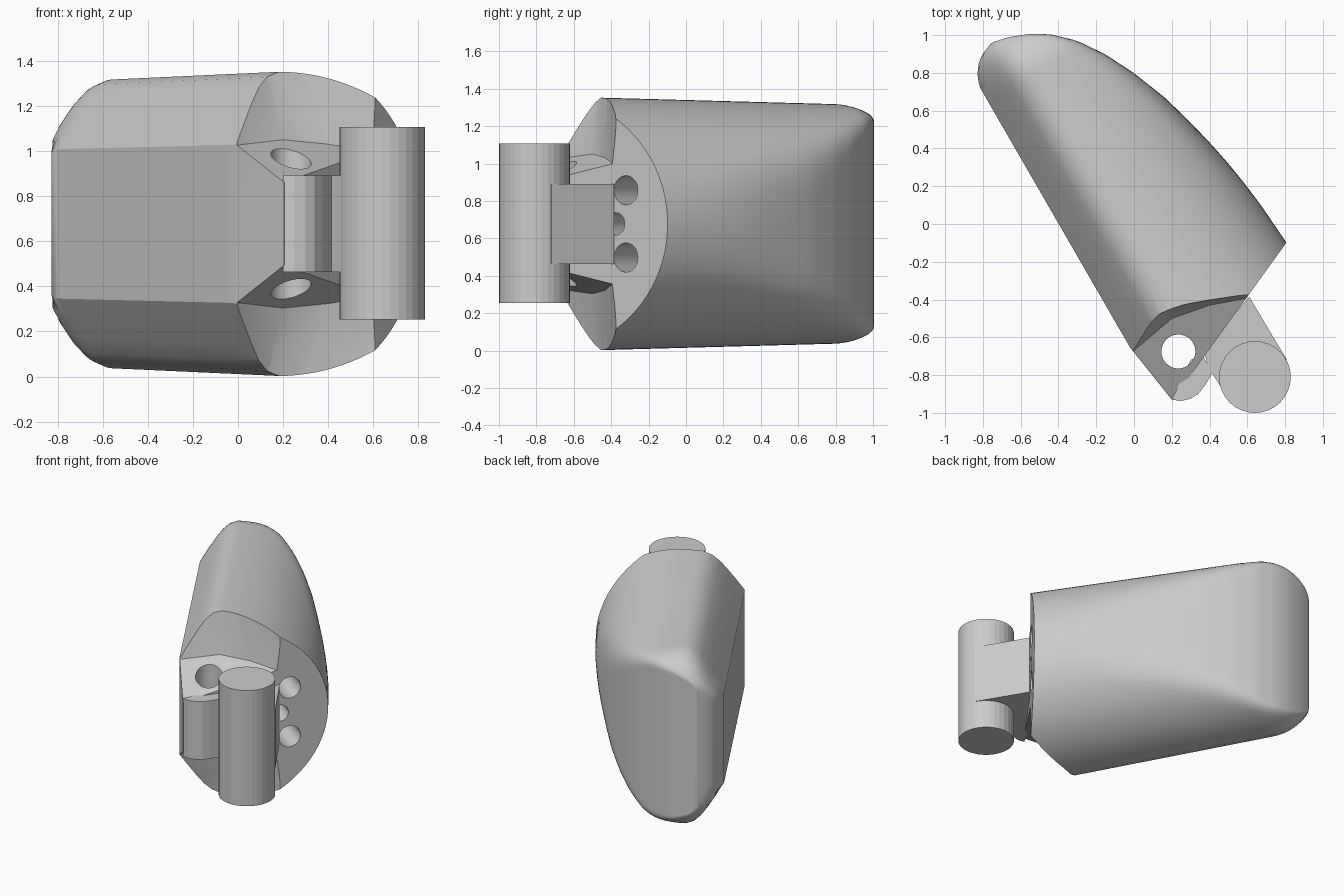
import bpy, bmesh, math
from mathutils import Vector, Matrix

if "Cube" in bpy.data.objects:
    bpy.data.objects.remove(bpy.data.objects["Cube"])

ZC = 0.6775                       # mirror plane height
C30, S30 = math.cos(math.radians(30)), 0.5


def world(u, v, z):
    """u runs along the finger, v from the flat pad to the domed back."""
    return Vector((-S30 * u + C30 * v, C30 * u + S30 * v, z))


def lerp_table(table, u):
    for (a, p), (b, q) in zip(table, table[1:]):
        if u <= b:
            return p + (q - p) * (u - a) / (b - a)
    return table[-1][1]


def soft_min(a, b, k):
    h = max(k - abs(a - b), 0) / k
    return min(a, b) - h * h * k / 4


def make(name, bm):
    bmesh.ops.recalc_face_normals(bm, faces=bm.faces[:])
    me = bpy.data.meshes.new(name)
    bm.to_mesh(me)
    bm.free()
    ob = bpy.data.objects.new(name, me)
    bpy.context.collection.objects.link(ob)
    return ob


def prism(name, pts, z0, z1):
    bm = bmesh.new()
    f = bm.faces.new([bm.verts.new((x, y, z0)) for x, y in pts])
    r = bmesh.ops.extrude_face_region(bm, geom=[f])
    bmesh.ops.translate(bm, vec=(0, 0, z1 - z0),
                        verts=[g for g in r['geom'] if isinstance(g, bmesh.types.BMVert)])
    return make(name, bm)


def rod(name, centre, axis, r, length, sides=32):
    bm = bmesh.new()
    rot = Vector((0, 0, 1)).rotation_difference(Vector(axis)).to_matrix().to_4x4()
    bmesh.ops.create_cone(bm, cap_ends=True, segments=sides, radius1=r, radius2=r,
                          depth=length, matrix=Matrix.Translation(centre) @ rot)
    return make(name, bm)


def cut(ob, cutter):
    m = ob.modifiers.new("cut", 'BOOLEAN')
    m.operation, m.solver, m.object = 'DIFFERENCE', 'EXACT', cutter
    bpy.context.view_layer.objects.active = ob
    bpy.ops.object.modifier_apply(modifier=m.name)
    bpy.data.objects.remove(cutter)


# Fingertip shell: half cross-section (v, half height), flat pad + chamfer + elliptic dome
half = [(-.345, .35), (-.29, .44), (-.23, .535), (-.18, .605), (-.13, .652)]
half += [(-.07 + .72 * math.sin(a), .675 * math.cos(a))
         for a in (math.pi / 2 * i / 28 for i in range(29))]
half[-1] = (half[-1][0], 0)
ring = half + [(v, -h) for v, h in reversed(half[:-1])]

# Side profile: limits of v along the length
back = [(-1, .95), (-.35, .72), (-.033, .63), (.14, .58), (.309, .53), (.5, .475), (.69, .4),
        (.85, .32), (.99, .225), (1.09, .12), (1.14, .04), (1.166, -.02), (1.19, -.085),
        (1.206, -.16)]
pad = [(-1, -1), (.9, -.5), (1.04, -.345), (1.1, -.323), (1.15, -.285), (1.18, -.245),
       (1.206, -.18)]

stations = [-1, -.75, -.5, -.25] + [-.1 + 1.306 * math.sin(math.pi / 2 * i / 36)
                                    for i in range(37)]
bm = bmesh.new()
rings = []
for u in stations:
    vs = 1 - .055 * (u + .49)
    zs = 1 - .035 * (u + .49)
    t = min(max((u - .96) / .246, 0), 1)
    zs *= 1 - .3 * (1 - math.sqrt(1 - t * t))
    hi, lo = lerp_table(back, u), lerp_table(pad, u)
    row = []
    for v, h in ring:
        v2 = -.345 + (v + .345) * vs
        v2 = max(soft_min(v2, hi, .1), lo)
        row.append(bm.verts.new(world(u, v2, ZC + h * zs)))
    rings.append(row)
n = len(ring)
for a, b in zip(rings, rings[1:]):
    for i in range(n):
        j = (i + 1) % n
        bm.faces.new((a[i], a[j], b[j], b[i]))
bm.faces.new(rings[0])
bm.faces.new(rings[-1])
bmesh.ops.remove_doubles(bm, verts=bm.verts[:], dist=1e-5)

# Slanted end face and front nose plane
for co, no in (((.6, -.385, 0), (.81, -.585, 0)), ((0, -.68, 0), (-.25, -.2, 0))):
    bmesh.ops.bisect_plane(bm, geom=bm.verts[:] + bm.edges[:] + bm.faces[:], dist=1e-5,
                           plane_co=co, plane_no=no, clear_outer=True)
    bmesh.ops.holes_fill(bm, edges=[e for e in bm.edges if e.is_boundary], sides=0)
shell = make("fingertip_shell", bm)

# Scooped recesses above and below the hinge tongue
floor_pts = [(.75, -.365), (.4, -.43), (.2, -.5), (0, -.67), (-.15, -.83), (-.15, -1.1),
             (.9, -1.1)]
top_pts = [(.75, -.36), (.4, -.39), (.2, -.425), (.1, -.46), (0, -.53), (-.15, -.7),
           (-.15, -1.1), (.9, -1.1)]
for side in (1, -1):
    bm = bmesh.new()
    for x, y in floor_pts:
        u = -S30 * x + C30 * y
        bm.verts.new((x, y, ZC + side * (.97 + .5 * (u + .695) - ZC)))
    for x, y in top_pts:
        bm.verts.new((x, y, ZC + side * (1.5 - ZC)))
    r = bmesh.ops.convex_hull(bm, input=bm.verts[:])
    bmesh.ops.delete(bm, geom=[g for g in r['geom_interior'] if isinstance(g, bmesh.types.BMVert)],
                     context='VERTS')
    cut(shell, make("scoop_cutter", bm))

# Cord holes
cut(shell, rod("pin_hole_cutter", (.235, -.675, ZC), (0, 0, 1), .09, .9))
for x, y, z, r in ((.645, -.32, ZC + .18, .078), (.645, -.32, ZC - .18, .078),
                   (.605, -.375, ZC, .06)):
    cut(shell, rod("cord_hole_cutter", (x, y, z), (.81, -.585, 0), r, .6))

bpy.ops.object.select_all(action='DESELECT')
shell.select_set(True)
bpy.context.view_layer.objects.active = shell
bpy.ops.object.shade_smooth_by_angle(angle=math.radians(30))

# Hinge: rounded stop, arm and barrel
prism("hinge_stop", [(.2, -.93), (.25, -.937), (.3, -.925), (.34, -.9), (.375, -.855),
                     (.415, -.79), (.39, -.745), (.36, -.69), (.3, -.72)], .463, .892)
prism("hinge_arm", [(.61, -.385), (.81, -.72), (.64, -.81), (.47, -.88), (.39, -.75),
                    (.37, -.67)], .463, .892)
rod("hinge_barrel", (.64, -.81, .681), (0, 0, 1), .19, .855)
